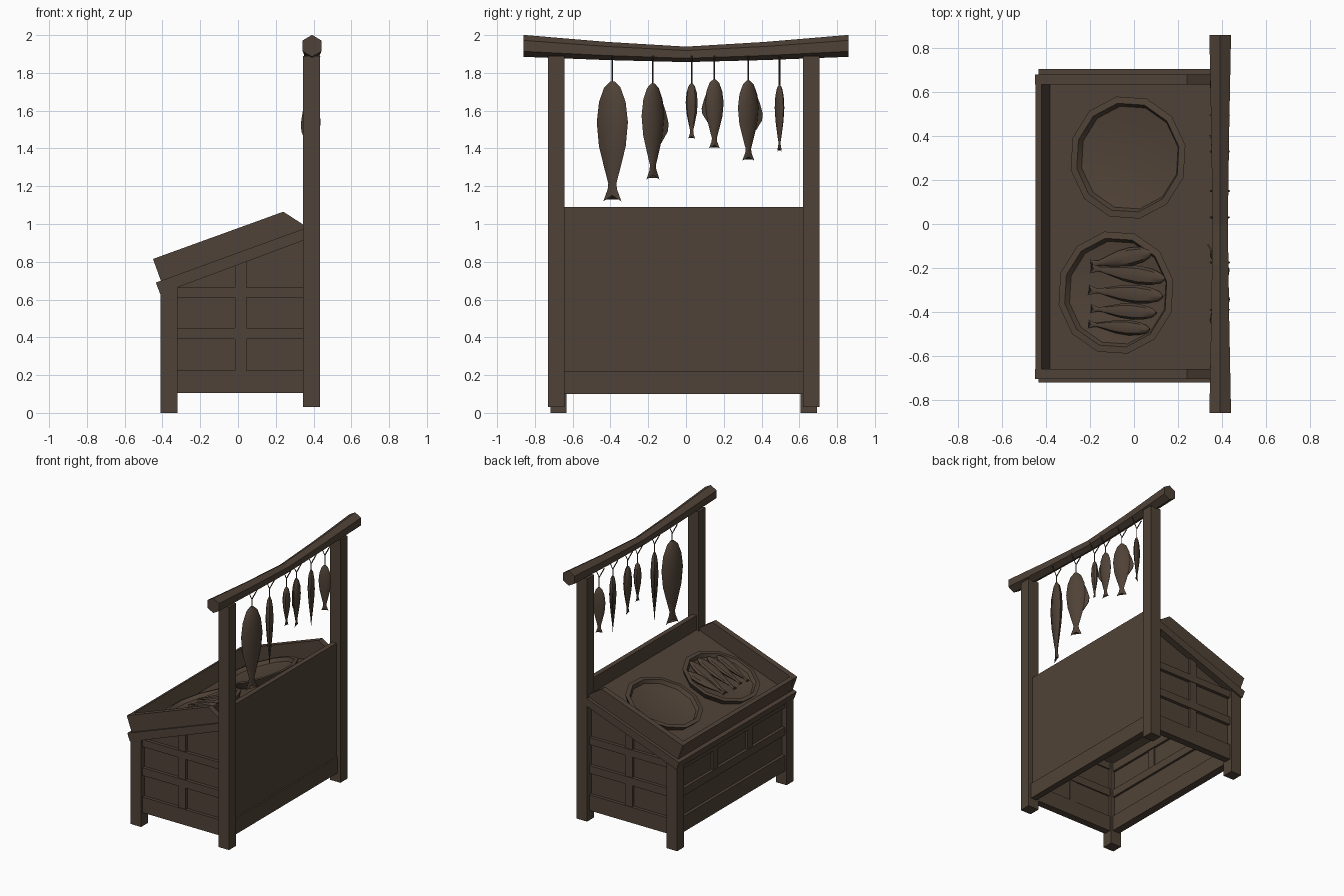
import bpy, bmesh, math
from mathutils import Vector

if "Cube" in bpy.data.objects:
    bpy.data.objects.remove(bpy.data.objects["Cube"])

wood = bpy.data.materials.new("dark_brown")
wood.diffuse_color = (0.08, 0.055, 0.038, 1)
wood.use_nodes = True
wood.node_tree.nodes["Principled BSDF"].inputs["Base Color"].default_value = wood.diffuse_color
YC = -0.0125                      # the stall body is slightly off centre
A = math.radians(20)              # slope of the display tray
U = Vector((math.cos(A), 0, math.sin(A)))
N = Vector((-math.sin(A), 0, math.cos(A)))
Y = Vector((0, 1, 0))


def finish(name, bm, smooth=False):
    bmesh.ops.recalc_face_normals(bm, faces=bm.faces)
    me = bpy.data.meshes.new(name)
    bm.to_mesh(me)
    bm.free()
    me.materials.append(wood)
    ob = bpy.data.objects.new(name, me)
    bpy.context.collection.objects.link(ob)
    if smooth:
        bpy.context.view_layer.objects.active = ob
        bpy.ops.object.select_all(action='DESELECT')
        ob.select_set(True)
        bpy.ops.object.shade_smooth_by_angle(angle=math.radians(40))
    return ob


def loft(name, rings, smooth=False, caps=True):
    bm = bmesh.new()
    vs = [[bm.verts.new(p) for p in r] for r in rings]
    n = len(vs[0])
    for a, b in zip(vs, vs[1:]):
        for i in range(n):
            bm.faces.new((a[i], a[(i + 1) % n], b[(i + 1) % n], b[i]))
    if caps:
        bm.faces.new(vs[0])
        bm.faces.new(vs[-1])
    return finish(name, bm, smooth)


def prism(name, pts, y0, y1):
    """Side profile in x,z extruded along y."""
    return loft(name, [[(x, y, z) for x, z in pts] for y in (y0, y1)])


def box(name, x0, x1, y0, y1, z0, z1):
    return prism(name, [(x0, z0), (x1, z0), (x1, z1), (x0, z1)], y0, y1)


def rod(name, a, b, r=0.004):
    a, b = Vector(a), Vector(b)
    d = (b - a).normalized()
    s = d.cross(Y).normalized()
    t = d.cross(s)
    ring = [s * r * math.cos(k * math.pi / 2) + t * r * math.sin(k * math.pi / 2) for k in range(4)]
    return loft(name, [[p + v for v in ring] for p in (a, b)])


def fish(name, head, tail, wide, width, thick, fin=0):
    """Tapered body with forked tail; fin is +1 / -1 for the side of the back fin."""
    head, tail = Vector(head), Vector(tail)
    axis = tail - head
    wide = Vector(wide).normalized()
    flat = axis.normalized().cross(wide)
    rings = []
    for t, w, h in ((0, .14, .25), (.05, .52, .6), (.17, .85, .9), (.34, 1, 1), (.54, .86, .8),
                    (.72, .52, .5), (.85, .26, .25), (.9, .3, .16), (1, .58, .06)):
        ring = []
        for k in range(8):
            c, s = math.cos(k * math.pi / 4), math.sin(k * math.pi / 4)
            tt = t - (0.05 * (1 - abs(c)) if t == 1 else 0)
            ring.append(head + axis * tt + wide * (c * w * width / 2) + flat * (s * h * thick / 2))
        rings.append(ring)
    loft(name, rings, True)
    if fin:
        outline = ((.2, .42), (.3, .56), (.42, .68), (.5, .64), (.62, .36))
        loft(name + "_fin", [[head + axis * t + wide * (fin * w * width) + flat * e for t, w in outline]
                             for e in (-.003, .003)])


# posts, legs and side walls, mirrored left and right
for side, s in (("near", -1), ("far", 1)):
    def yy(a, b):
        return sorted((YC + s * a, YC + s * b))
    box(side + "_back_post", .345, .435, *yy(.632, .718), .03, 1.89)
    box(side + "_front_leg", -.41, -.32, *yy(.62, .705), 0, .67)
    prism(side + "_side_panel", [(-.36, .15), (.36, .15), (.36, .94), (-.36, .66)], *yy(.645, .665))
    for i, (a, b) in enumerate(((.105, .225), (.39, .45), (.61, .665))):
        box(f"{side}_side_rail_{i}", -.33, .35, *yy(.635, .69), a, b)
    box(side + "_side_stile", -.015, .045, *yy(.64, .685), .22, .80)
    prism(side + "_tray_board", [(-.405, .69), (-.45, .815), (.24, 1.065), (.345, .997), (.345, .96)],
          *yy(.648, .693))

# front wall with three small panels above a long one
box("front_panel", -.372, -.352, -.64, .615, .17, .67)
for i, (a, b) in enumerate(((.105, .225), (.38, .44), (.59, .655))):
    box(f"front_rail_{i}", -.395, -.335, -.64, .615, a, b)
for i, y in enumerate((-.22, .2)):
    box(f"front_stile_{i}", -.39, -.345, y - .03, y + .03, .43, .6)

# back wall
box("back_panel", .362, .40, -.65, .625, .1, 1.09)
box("back_rail", .385, .412, -.65, .625, .1, .22)

# sloping tray
O = Vector((-.435, 0, .69))
prism("tray_base", [(-.435, .69), (.37, .983), (.37, .922), (-.412, .63)], YC - .708, YC + .718)
prism("tray_front_board", [(-.405, .69), (-.448, .815), (-.42, .825), (-.378, .70)], YC - .65, YC + .65)


# shallow round bowls lying on the tray
def on_tray(x, y, n=0.0):
    s = (x - O.x + n * math.sin(A)) / math.cos(A)
    return O + U * s + N * n + Y * y


for name, cx, cy in (("far_bowl", -.01, .302), ("near_bowl", -.065, -.312)):
    c = on_tray(cx, cy)
    loft(name, [[c + N * h + U * (r * math.cos(k * math.pi / 6 + .2)) + Y * (r * math.sin(k * math.pi / 6 + .2))
                 for k in range(12)]
                for r, h in ((.25, -.005), (.283, .05), (.252, .053), (.238, .026), (.16, .014), (.06, .008))], True)

# fish laid in the near bowl
for i, (hx, hy, tx, ty, w) in enumerate(((.08, -.13, -.2, -.185, .085), (.14, -.25, -.2, -.2, .085),
                                         (.13, -.33, -.21, -.3, .085), (.1, -.405, -.2, -.385, .075),
                                         (.07, -.48, -.21, -.455, .07))):
    head, tail = on_tray(hx, hy, .045), on_tray(tx, ty, .035)
    fish(f"tray_fish_{i}", head, tail, N.cross(tail - head), w, .05)

# sagging six-sided beam, thinner in the middle
beam = []
for y, z, r in ((-.86, 1.943, .058), (-.42, 1.916, .048), (0, 1.898, .041), (.42, 1.916, .048), (.86, 1.943, .058)):
    beam.append([(.392 + r * .98 * math.sin(k * math.pi / 3), y, z + r * math.cos(k * math.pi / 3)) for k in range(6)])
loft("top_beam", beam)

# hanging fish: y, top, bottom, width, thickness, turn, fin side
for i, (y, z1, z0, w, th, turn, fin) in enumerate((
        (-.39, 1.755, 1.12, .178, .07, 22, 0), (-.175, 1.745, 1.235, .145, .055, -34, 1),
        (.03, 1.745, 1.45, .065, .045, 12, 0), (.15, 1.765, 1.40, .1, .05, -10, -1),
        (.33, 1.76, 1.335, .13, .05, -32, 1), (.495, 1.735, 1.385, .088, .035, 62, 0))):
    a = math.radians(turn)
    fish(f"hanging_fish_{i}", (.39, y, z1), (.39, y, z0), (math.sin(a), math.cos(a), 0), w, th, fin)
    rod(f"cord_{i}", (.39, y, z1 - .02), (.39, y, 1.81))
    for s in (-1, 1):
        rod(f"cord_loop_{i}_{s}", (.39, y, 1.81), (.39 + s * .043, y, 1.89))
